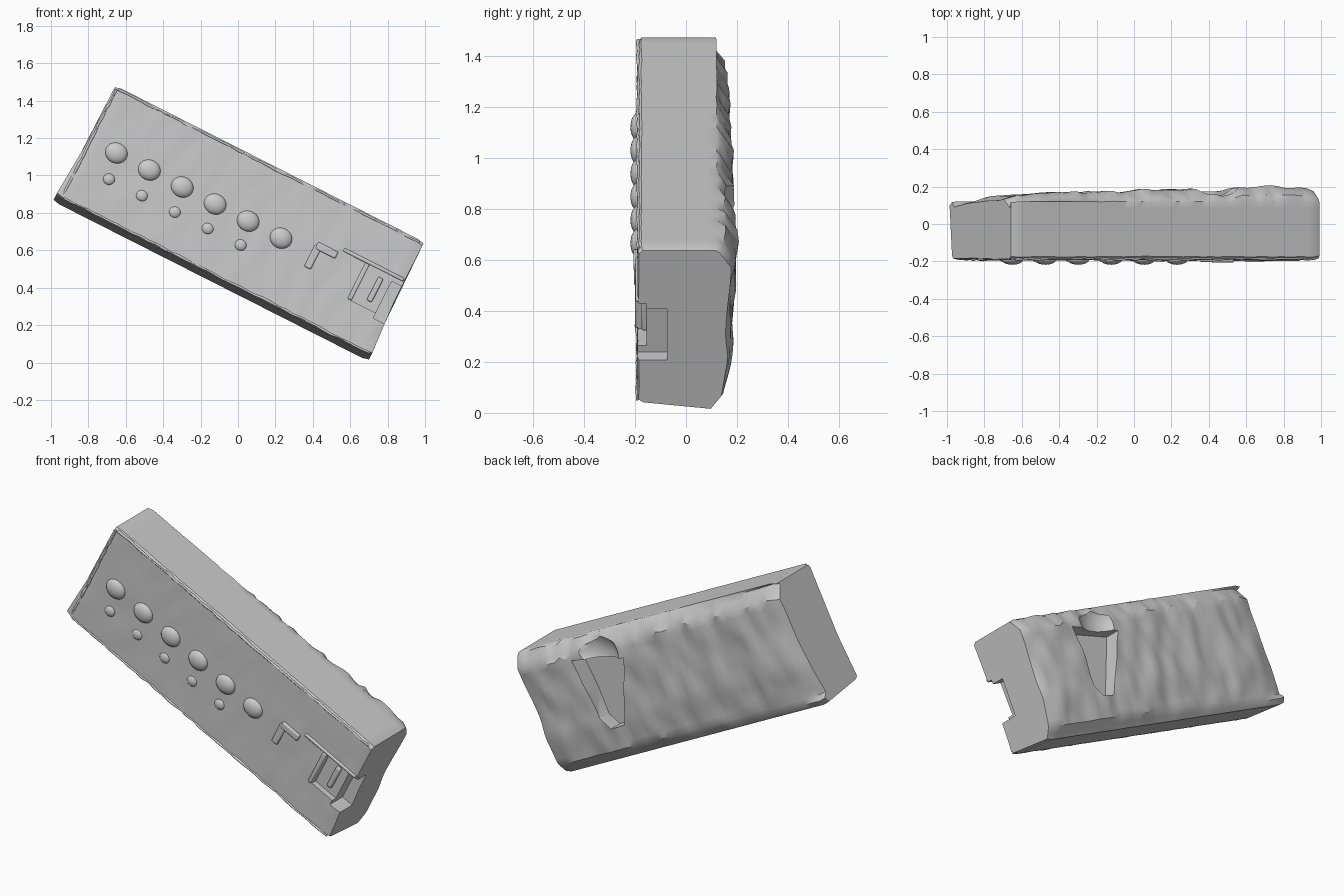
import bpy, bmesh, math
from mathutils import Matrix, Vector, noise

if "Cube" in bpy.data.objects:
    bpy.data.objects.remove(bpy.data.objects["Cube"])

grey = bpy.data.materials.new("plain grey")
grey.use_nodes = True
grey.diffuse_color = (0.6, 0.6, 0.6, 1)
grey.node_tree.nodes["Principled BSDF"].inputs["Base Color"].default_value = (0.6, 0.6, 0.6, 1)

# The whole box is tilted about y; parts are laid out along its own axes
TILT = Matrix.Translation((0.01, 0, 0.745)) @ Matrix.Rotation(0.469, 4, 'Y')
UNTILT = TILT.inverted()
FRONT = -0.19


def finish(bm, name, tilted=True):
    bmesh.ops.recalc_face_normals(bm, faces=bm.faces)
    if tilted:
        bm.transform(TILT)
    mesh = bpy.data.meshes.new(name)
    bm.to_mesh(mesh)
    bm.free()
    mesh.materials.append(grey)
    obj = bpy.data.objects.new(name, mesh)
    bpy.context.collection.objects.link(obj)
    return obj


def smooth(obj, angle=35):
    bpy.ops.object.select_all(action='DESELECT')
    obj.select_set(True)
    bpy.context.view_layer.objects.active = obj
    bpy.ops.object.shade_smooth_by_angle(angle=math.radians(angle))


def prism(name, outline, y0, y1, tilted=True):
    """Extrude an (x, z) outline between two depths."""
    bm = bmesh.new()
    face = bm.faces.new([bm.verts.new((x, y0, z)) for x, z in outline])
    new = bmesh.ops.extrude_face_region(bm, geom=[face])["geom"]
    bmesh.ops.translate(bm, vec=(0, y1 - y0, 0),
                        verts=[v for v in new if isinstance(v, bmesh.types.BMVert)])
    return finish(bm, name, tilted)


def rect(x0, x1, z0, z1):
    return [(x0, z0), (x1, z0), (x1, z1), (x0, z1)]


def cut(target, cutter):
    cutter.hide_render = True
    mod = target.modifiers.new("cut", 'BOOLEAN')
    mod.operation = 'DIFFERENCE'
    mod.solver = 'EXACT'
    mod.object = cutter
    bpy.context.view_layer.objects.active = target
    bpy.ops.object.modifier_apply(modifier=mod.name)
    bpy.data.objects.remove(cutter)


# Casing: a cross-section (depth, height) lofted along the length
SECTION = [(-0.19, -0.305), (-0.19, 0.34), (-0.175, 0.355), (0.12, 0.355), (0.135, 0.345),
           (0.18, 0.27), (0.165, -0.12), (0.14, -0.29), (0.1, -0.347), (-0.17, -0.318)]


def dense(points, step=0.035):
    out = []
    for a, b in zip(points, points[1:] + points[:1]):
        a, b = Vector(a), Vector(b)
        n = max(1, round((b - a).length / step))
        out += [a.lerp(b, i / n) for i in range(n)]
    return out


bm = bmesh.new()
ring_points = dense(SECTION)
STATIONS = 52
rings = []
for i in range(STATIONS + 1):
    t = 2 * i / STATIONS - 1
    shrink = 0.975 if i in (0, STATIONS) else 1
    ring = []
    for y, z in ring_points:
        u = t * (0.925 + 0.02 * (z < 0) * min(1, -z / 0.3))
        if y > 0.125:
            y += 0.022 * t - 0.025 * max(0, abs(t) - 0.85) / 0.15
        p = Vector((u, y * shrink, z * shrink))
        # Worn, rippled surface that is roughest on the back
        rough = 0.016 if y > 0.13 else 0.004
        ripple = noise.noise(Vector((u * 14, y * 9, z * 6)))
        p.y += rough * ripple
        if y > 0.13 and z > 0.2:
            p.z += 0.025 * noise.noise(Vector((u * 22, z * 5, 3)))
        ring.append(bm.verts.new(p))
    rings.append(ring)
for a, b in zip(rings, rings[1:]):
    for j in range(len(a)):
        k = (j + 1) % len(a)
        bm.faces.new((a[j], a[k], b[k], b[j]))
bm.faces.new(rings[0])
bm.faces.new(rings[-1][::-1])
casing = finish(bm, "casing")

# Front slot that opens through the low end
cut(casing, prism("slot_cutter", rect(0.72, 1.1, -0.1, 0.115), -0.3, -0.155))
cut(casing, prism("end_notch_cutter", rect(0.865, 1.1, -0.13, 0.09), -0.3, -0.075))

# Upright wedge-shaped break in the back, with a bowl at its top
wedge = [(0.27, 0.82), (0.6, 0.72), (0.5, 0.56), (0.43, 0.42), (0.36, 0.38), (0.28, 0.42)]
cut(casing, prism("break_cutter", wedge, 0.09, 0.4, tilted=False))
bm = bmesh.new()
bmesh.ops.create_uvsphere(bm, u_segments=24, v_segments=12, radius=1,
                          matrix=Matrix.Translation((0.43, 0.24, 0.82)) @ Matrix.Diagonal((0.15, 0.1, 0.13, 1)))
cut(casing, finish(bm, "bowl_cutter", tilted=False))
smooth(casing)


# Rounded buttons in two rows on the front
def dome(name, x, z, width, height, depth):
    p = UNTILT @ Vector((x, 0, z))
    bm = bmesh.new()
    scale = Matrix.Diagonal((width, depth, height, 1))
    bmesh.ops.create_uvsphere(bm, u_segments=20, v_segments=12, radius=1,
                              matrix=Matrix.Translation((p.x, FRONT + 0.003, p.z)) @ scale)
    smooth(finish(bm, name), 60)


for i in range(6):
    x = -0.65 + 0.176 * i
    dome(f"button_{i + 1}", x, 1.12 - 0.091 * i, 0.062, 0.055, 0.031)
    if i < 5:
        dome(f"small_button_{i + 1}", x - 0.04, 0.98 - 0.088 * i, 0.032, 0.03, 0.016)

# Raised bracket beside the slot, and the marks inside the slot
parts = {
    "bracket_top": (rect(0.42, 0.54, 0.06, 0.1), FRONT + 0.01, FRONT - 0.016),
    "bracket_leg": (rect(0.41, 0.45, -0.05, 0.08), FRONT + 0.01, FRONT - 0.014),
    "slot_lip": (rect(0.56, 0.92, 0.115, 0.135), FRONT + 0.01, FRONT - 0.008),
    "slot_side_lip": (rect(0.695, 0.72, -0.1, 0.115), FRONT + 0.01, FRONT - 0.01),
    "slot_rib": (rect(0.79, 0.82, -0.06, 0.08), -0.15, -0.175),
}
for name, (outline, y0, y1) in parts.items():
    obj = prism(name, outline, y0, y1)
    bevel = obj.modifiers.new("soft_edges", 'BEVEL')
    bevel.width = 0.007
    bevel.segments = 2
    smooth(obj, 60)

# Torn beads along the long edges and the low end
edges = {
    "upper_front_bead": ((-0.9, -0.187, 0.343), (0.9, -0.187, 0.343)),
    "lower_front_bead": ((-0.9, -0.19, -0.305), (0.93, -0.19, -0.305)),
    "high_end_bead": ((-0.91, -0.187, -0.3), (-0.91, -0.187, 0.34)),
}
for name, (a, b) in edges.items():
    a, b = Vector(a), Vector(b)
    curve = bpy.data.curves.new(name, 'CURVE')
    curve.dimensions = '3D'
    curve.bevel_depth = 0.008
    curve.bevel_resolution = 1
    curve.use_fill_caps = True
    spline = curve.splines.new('POLY')
    count = 40
    spline.points.add(count)
    for i, point in enumerate(spline.points):
        p = a.lerp(b, i / count)
        p += noise.noise_vector(p * 25) * 0.006
        point.co = (*(TILT @ p), 1)
        point.radius = 0.8 + 0.5 * noise.noise(p * 31)
    curve.materials.append(grey)
    bpy.context.collection.objects.link(bpy.data.objects.new(name, curve))
